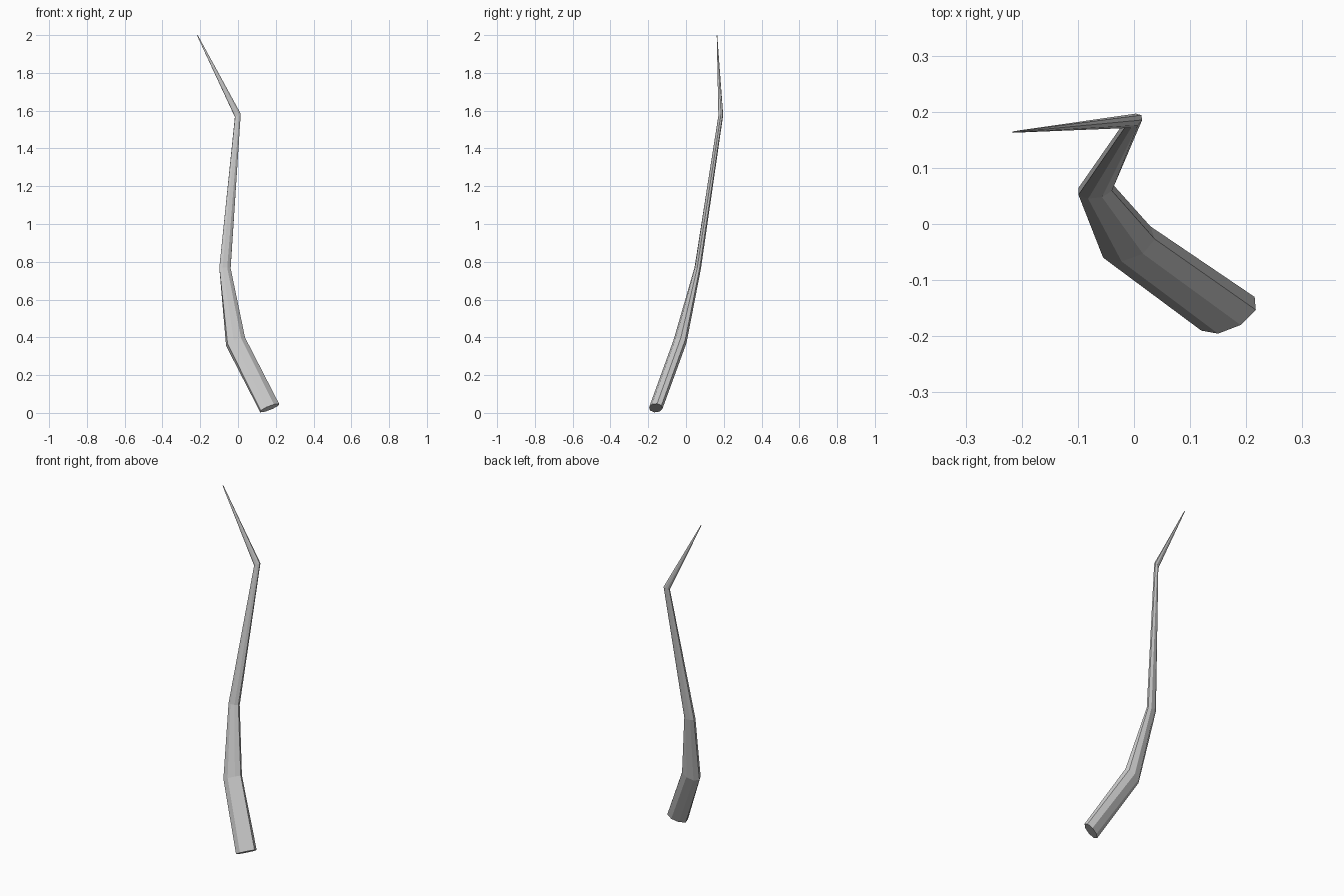
import bpy, bmesh
from math import cos, sin, pi
from mathutils import Vector

if "Cube" in bpy.data.objects:
    bpy.data.objects.remove(bpy.data.objects["Cube"])

SIDES = 8
# Each ring: centre, the two half axes seen from above, and the tilt (dz/dx, dz/dy)
RINGS = [
    ((0.1675, -0.16, 0.026), (0.0475, 0.03), (0.0225, -0.02), (0.52, -0.38)),
    ((-0.013, -0.032, 0.377), (0.042, 0.028), (0.029, -0.021), (0.47, -0.32)),
    ((-0.069, 0.062, 0.766), (0.030, 0.010), (0.012, -0.014), (0.02, -0.20)),
    ((-0.001, 0.184, 1.575), (0.014, 0.010), (0.008, -0.008), (0.55, -0.05)),
    ((-0.215, 0.164, 1.999), (0.002, 0.001), (0.001, -0.001), (0.50, 0.05)),
]


def ring_points(centre, a, b, tilt):
    for i in range(SIDES):
        t = 2 * pi * i / SIDES
        x = a[0] * cos(t) + b[0] * sin(t)
        y = a[1] * cos(t) + b[1] * sin(t)
        yield Vector(centre) + Vector((x, y, tilt[0] * x + tilt[1] * y))


# Bent tapering strand, lofted through the rings and capped at both ends
bm = bmesh.new()
loops = [[bm.verts.new(p) for p in ring_points(*r)] for r in RINGS]
for low, high in zip(loops, loops[1:]):
    for i in range(SIDES):
        j = (i + 1) % SIDES
        bm.faces.new((low[i], low[j], high[j], high[i]))
bm.faces.new(loops[0])
bm.faces.new(loops[-1])
bmesh.ops.recalc_face_normals(bm, faces=bm.faces)

mesh = bpy.data.meshes.new("tapered_strand")
bm.to_mesh(mesh)
bm.free()
strand = bpy.data.objects.new("tapered_strand", mesh)
bpy.context.collection.objects.link(strand)
